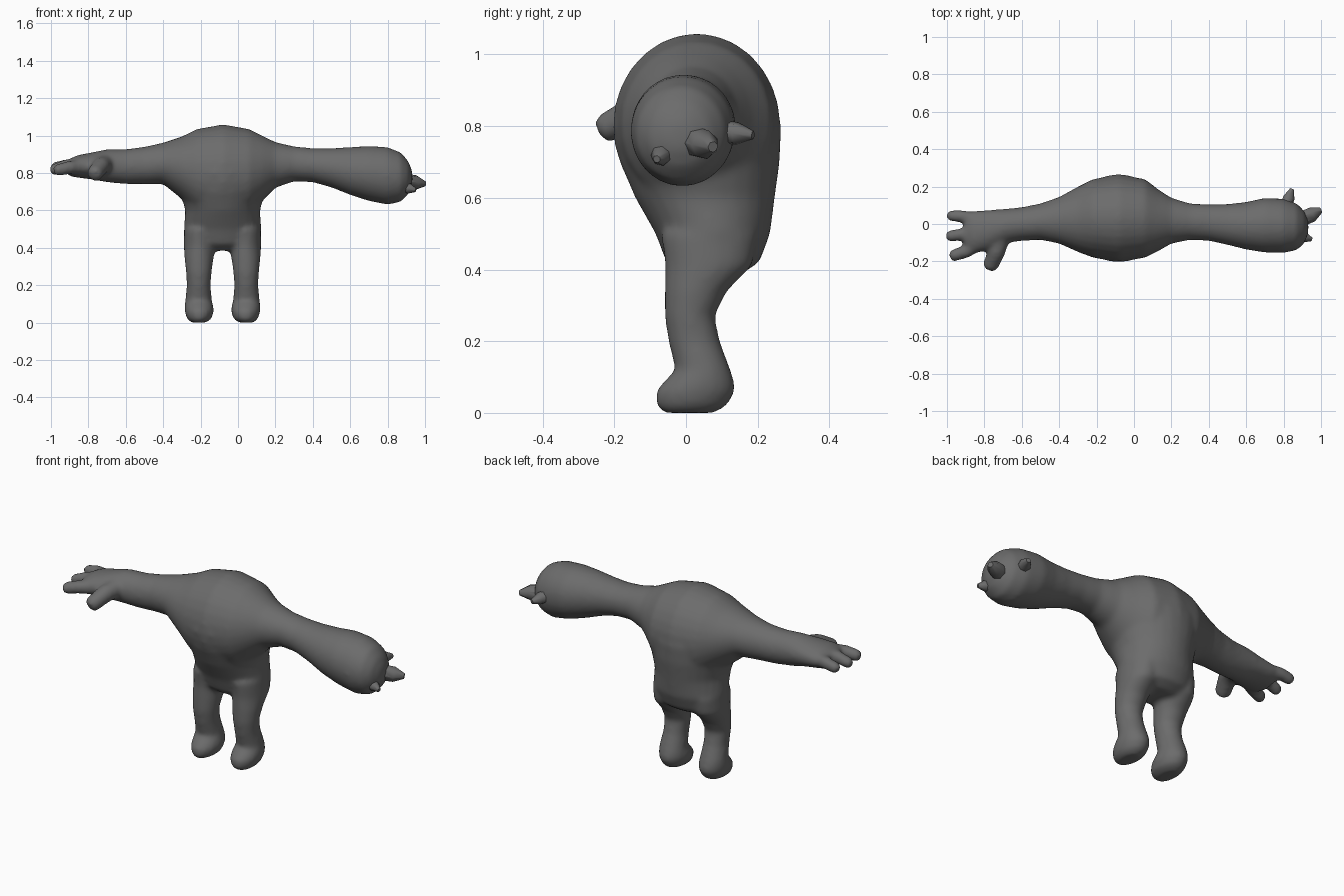
import bpy, bmesh, math
from mathutils import Vector

cube = bpy.data.objects.get("Cube")
if cube:
    bpy.data.objects.remove(cube, do_unlink=True)

grey = bpy.data.materials.new("dark grey skin")
grey.use_nodes = True
tone = (0.15, 0.15, 0.15, 1)
grey.diffuse_color = tone
grey.node_tree.nodes["Principled BSDF"].inputs["Base Color"].default_value = tone


def loft(bm, rings, sides=28):
    """Skin a list of (centre, axis_u, axis_v) ellipses and cap both ends."""
    loops = []
    for c, u, v in rings:
        angles = [math.tau * i / sides for i in range(sides)]
        loops.append([bm.verts.new(Vector(c) + Vector(u) * math.cos(a) + Vector(v) * math.sin(a))
                      for a in angles])
    for a, b in zip(loops, loops[1:]):
        for i in range(sides):
            j = (i + 1) % sides
            bm.faces.new((a[i], a[j], b[j], b[i]))
    bm.faces.new(loops[0])
    bm.faces.new(loops[-1])


def along_x(rows):
    # row: x, bottom, top, front, back
    return [((x, (f + k) / 2, (b + t) / 2), (0, (k - f) / 2, 0), (0, 0, (t - b) / 2))
            for x, b, t, f, k in rows]


def along_z(rows):
    # row: z, left edge, right edge, front, back
    return [(((a + b) / 2, (f + k) / 2, z), ((b - a) / 2, 0, 0), (0, (k - f) / 2, 0))
            for z, a, b, f, k in rows]


def along_path(points):
    # points: position and radius
    rings = []
    for i, (p, r) in enumerate(points):
        d = Vector(points[min(i + 1, len(points) - 1)][0]) - Vector(points[max(i - 1, 0)][0])
        u = d.cross((0, 0, 1)).normalized()
        rings.append((p, u * r, d.cross(u).normalized() * r))
    return rings


def finish(name, bm):
    bmesh.ops.recalc_face_normals(bm, faces=bm.faces)
    mesh = bpy.data.meshes.new(name)
    bm.to_mesh(mesh)
    bm.free()
    mesh.materials.append(grey)
    obj = bpy.data.objects.new(name, mesh)
    bpy.context.collection.objects.link(obj)
    return obj


body = bmesh.new()

# Shoulders, right arm and swollen left arm
loft(body, along_x([
    (-.91, .785, .87, -.14, .05), (-.86, .775, .895, -.16, .07), (-.78, .765, .91, -.14, .075),
    (-.7, .75, .927, -.105, .08), (-.6, .74, .927, -.09, .09), (-.5, .74, .94, -.085, .11),
    (-.4, .74, .962, -.105, .145), (-.3, .66, .995, -.15, .2), (-.22, .58, 1.035, -.18, .24),
    (-.08, .54, 1.06, -.205, .265), (.06, .58, 1.035, -.18, .24), (.13, .65, 1.0, -.145, .185),
    (.2, .72, .965, -.105, .14), (.3, .755, .942, -.085, .11), (.4, .75, .932, -.09, .105),
    (.5, .722, .932, -.112, .107), (.6, .682, .938, -.137, .118), (.7, .65, .945, -.153, .14),
    (.8, .63, .938, -.155, .135), (.87, .645, .91, -.14, .11), (.91, .685, .865, -.105, .07),
    (.932, .735, .81, -.05, .015)]))

# Tapered torso with a sagging rump
loft(body, along_z([
    (.385, -.21, .045, -.01, .15), (.42, -.27, .105, -.055, .205), (.5, -.29, .125, -.085, .235),
    (.6, -.282, .118, -.142, .248), (.7, -.31, .145, -.185, .262), (.8, -.33, .165, -.205, .266),
    (.9, -.29, .125, -.18, .23)]))

# Mirrored legs with feet pointing forward
leg = [(.0, .005, .085, -.065, .08), (.02, -.025, .107, -.084, .115), (.06, -.037, .12, -.086, .138),
       (.09, -.034, .12, -.06, .135), (.12, -.026, .116, -.03, .125), (.2, -.02, .108, -.05, .095),
       (.27, -.025, .112, -.06, .08), (.34, -.035, .12, -.06, .115), (.41, -.045, .124, -.058, .185),
       (.5, -.055, .122, -.07, .2)]
middle = -.083
loft(body, along_z(leg))
loft(body, along_z([(z, 2 * middle - b, 2 * middle - a, f, k) for z, a, b, f, k in leg]))

# Fingers and thumb
for root, bend, tip, r in [
        ((-.84, .02, .84), (-.92, .042, .84), (-1.0, .045, .825), .031),
        ((-.84, -.045, .84), (-.92, -.055, .84), (-1.005, -.068, .81), .031),
        ((-.84, -.11, .83), (-.9, -.148, .83), (-.985, -.175, .81), .033),
        ((-.71, -.06, .85), (-.735, -.15, .835), (-.775, -.24, .785), .043)]:
    end = Vector(tip) + (Vector(bend) - Vector(tip)).normalized() * .015
    loft(body, along_path([(root, r * 1.2), (bend, r * 1.1), (end, r), (tip, r * .6)]), 14)

# Fuse the parts into one soft skin
skin = finish("body", body)
remesh = skin.modifiers.new("Fuse", 'REMESH')
remesh.mode = 'VOXEL'
remesh.voxel_size = .011
remesh.use_smooth_shade = True
soften = skin.modifiers.new("Soften", 'SMOOTH')
soften.factor = .5
soften.iterations = 14

# Blunt faceted spikes on the swollen hand
spikes = {"front_spike": ((.86, -.055, .73), (.95, -.082, .708), .03),
          "end_spike": ((.88, .02, .757), (1.0, .075, .742), .043),
          "back_spike": ((.8, .07, .787), (.845, .187, .775), .034)}
for name, (base, tip, r) in spikes.items():
    base, tip = Vector(base), Vector(tip)
    bm = bmesh.new()
    loft(bm, along_path([(base, r), (base.lerp(tip, .6), r * .95), (tip, r * .35)]), 7)
    spike = finish(name, bm)
    for poly in spike.data.polygons:
        poly.use_smooth = True
    bpy.ops.object.select_all(action='DESELECT')
    spike.select_set(True)
    bpy.context.view_layer.objects.active = spike
    bpy.ops.object.shade_smooth_by_angle(angle=math.radians(50))
